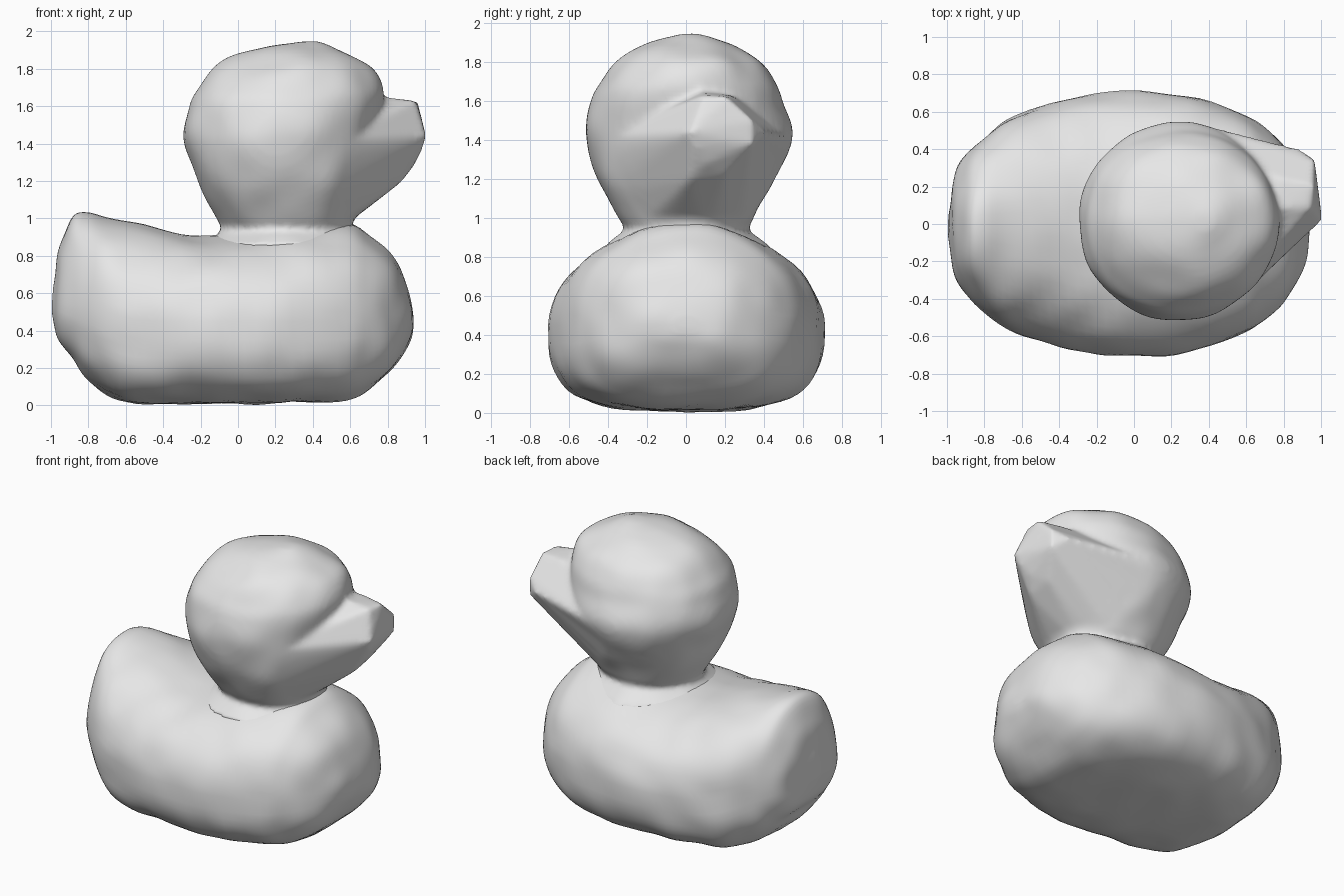
import bpy, bmesh, math
from mathutils import Vector, noise

if "Cube" in bpy.data.objects:
    bpy.data.objects.remove(bpy.data.objects["Cube"])

rubber = bpy.data.materials.new("grey rubber")
rubber.diffuse_color = (0.8, 0.8, 0.8, 1)
rubber.use_nodes = True
rubber.node_tree.nodes["Principled BSDF"].inputs["Base Color"].default_value = rubber.diffuse_color


def resample(rows, steps):
    """Smooth curve (Catmull-Rom) through the section rows."""
    out = []
    for i in range(len(rows) - 1):
        p0, p1, p2, p3 = (rows[max(0, min(len(rows) - 1, i + k))] for k in (-1, 0, 1, 2))
        for s in range(steps):
            t = s / steps
            out.append([b + 0.5 * t * (c - a + t * (2 * a - 5 * b + 4 * c - d + t * (3 * (b - c) + d - a)))
                        for a, b, c, d in zip(p0, p1, p2, p3)])
    return out + [list(rows[-1])]


def spow(v, n):
    return math.copysign(abs(v) ** (2 / n), v)


def loft(bm, rings):
    """Skin a list of closed rings and cap both ends."""
    loops = [[bm.verts.new(p) for p in ring] for ring in rings]
    n = len(loops[0])
    for a, b in zip(loops, loops[1:]):
        for i in range(n):
            bm.faces.new((a[i], a[(i + 1) % n], b[(i + 1) % n], b[i]))
    bm.faces.new(loops[0][::-1])
    bm.faces.new(loops[-1])


def finish(name, bm, lump):
    """Add slight hand-moulded lumps and make the object."""
    bmesh.ops.recalc_face_normals(bm, faces=bm.faces)
    bm.normal_update()
    for v in bm.verts:
        v.co += v.normal * lump * noise.noise(v.co * 5.0)
    me = bpy.data.meshes.new(name)
    bm.to_mesh(me)
    bm.free()
    me.materials.append(rubber)
    me.shade_smooth()
    ob = bpy.data.objects.new(name, me)
    bpy.context.collection.objects.link(ob)
    return ob


ANGLES = [2 * math.pi * i / 64 for i in range(64)]

# Body: sections along x (x, bottom, top, half width, height of widest point)
body = [
    (-0.99, 0.50, 0.64, 0.06, 0.56), (-0.97, 0.38, 0.80, 0.22, 0.55),
    (-0.94, 0.32, 0.90, 0.31, 0.55), (-0.88, 0.25, 1.01, 0.39, 0.54),
    (-0.81, 0.15, 1.03, 0.46, 0.53), (-0.70, 0.06, 1.01, 0.55, 0.50),
    (-0.55, 0.01, 0.975, 0.61, 0.46), (-0.35, 0.01, 0.93, 0.67, 0.45),
    (-0.15, 0.01, 0.91, 0.70, 0.45), (0.10, 0.01, 0.93, 0.71, 0.45),
    (0.35, 0.015, 0.96, 0.67, 0.45), (0.58, 0.03, 0.97, 0.585, 0.45),
    (0.70, 0.085, 0.91, 0.51, 0.45), (0.80, 0.17, 0.83, 0.42, 0.45),
    (0.87, 0.26, 0.73, 0.32, 0.45), (0.92, 0.35, 0.60, 0.19, 0.45),
    (0.935, 0.41, 0.49, 0.06, 0.45)]
bm = bmesh.new()
rings = []
for x, zb, zt, w, zm in resample(body, 4):
    ring = []
    for a in ANGLES:
        c, s = math.cos(a), math.sin(a)
        n = 2.05 if s > 0 else 3.1
        ring.append(Vector((x, w * spow(c, n), zm + spow(s, n) * ((zt - zm) if s > 0 else (zm - zb)))))
    rings.append(ring)
loft(bm, rings)
finish("body", bm, 0.015)


def stacked(rows, n, steps):
    """Rings stacked in z from (z, x min, x max, y min, y max)."""
    return [[Vector(((x0 + x1) / 2 + (x1 - x0) / 2 * spow(math.cos(a), n),
                     (y0 + y1) / 2 + (y1 - y0) / 2 * spow(math.sin(a), n), z)) for a in ANGLES]
            for z, x0, x1, y0, y1 in resample(rows, steps)]


# Head: flared collar, pinched neck and round crown
head = [
    (0.84, -0.21, 0.68, -0.44, 0.44), (0.90, -0.13, 0.63, -0.36, 0.36),
    (0.945, -0.085, 0.605, -0.31, 0.315),
    (1.00, -0.11, 0.62, -0.345, 0.35), (1.20, -0.215, 0.70, -0.46, 0.45),
    (1.42, -0.29, 0.75, -0.515, 0.54), (1.60, -0.265, 0.77, -0.49, 0.50),
    (1.70, -0.21, 0.765, -0.44, 0.46), (1.80, -0.13, 0.72, -0.36, 0.39),
    (1.88, 0.00, 0.60, -0.23, 0.26), (1.925, 0.18, 0.50, -0.11, 0.14),
    (1.945, 0.32, 0.42, -0.03, 0.05)]
head_rings = stacked(head, 2.05, 5)

# Beak: lopsided tip, drawn out of the cheeks and neck as one convex wedge
beak_tip = [
    (0.78, 0.08, 1.645), (0.95, 0.09, 1.63), (0.78, 0.24, 1.63), (0.96, 0.21, 1.62),
    (0.965, 0.34, 1.50), (0.88, 0.40, 1.44), (0.79, 0.42, 1.43), (1.01, 0.02, 1.44),
    (0.985, 0.05, 1.36), (0.96, 0.34, 1.38), (0.94, 0.10, 1.28), (0.87, 0.02, 1.20),
    (0.87, 0.20, 1.22)]
beak = bmesh.new()
for p in beak_tip:
    beak.verts.new(p)
for ring in head_rings:
    if 0.99 < ring[0].z < 1.42:
        for p in ring[::2]:
            beak.verts.new(p)
hull = bmesh.ops.convex_hull(beak, input=beak.verts)
bmesh.ops.delete(beak, geom=[v for v in beak.verts if not v.link_faces], context='VERTS')

bm = bmesh.new()
loft(bm, head_rings)
copies = {v: bm.verts.new(v.co) for v in beak.verts}
for f in beak.faces:
    bm.faces.new([copies[v] for v in f.verts])
beak.free()
head_ob = finish("head_and_beak", bm, 0.015)

# Fuse beak and head into one moulded skin
fuse = head_ob.modifiers.new("fuse", 'REMESH')
fuse.mode = 'VOXEL'
fuse.voxel_size = 0.02
fuse.use_smooth_shade = True
soft = head_ob.modifiers.new("soften", 'SMOOTH')
soft.factor = 0.5
soft.iterations = 4
